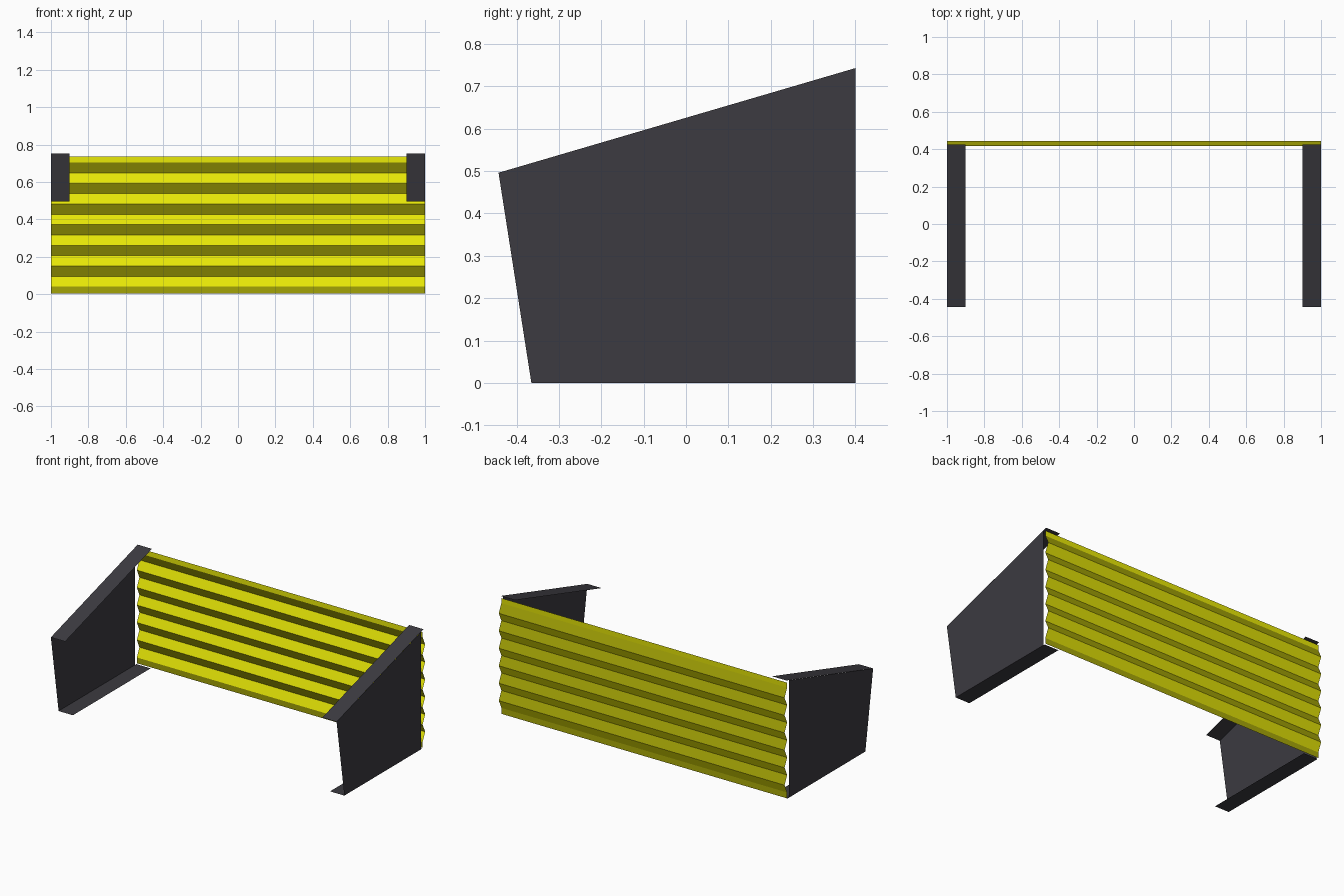
import bpy

if "Cube" in bpy.data.objects:
    bpy.data.objects.remove(bpy.data.objects["Cube"])


def material(name, color):
    m = bpy.data.materials.new(name)
    m.diffuse_color = (*color, 1)
    m.use_nodes = True
    m.node_tree.nodes["Principled BSDF"].inputs["Base Color"].default_value = m.diffuse_color
    return m


def sheet(name, verts, faces, mats):
    me = bpy.data.meshes.new(name)
    me.from_pydata(verts, [], faces)
    for m in mats:
        me.materials.append(m)
    ob = bpy.data.objects.new(name, me)
    bpy.context.collection.objects.link(ob)
    return ob


yellow = material("bright yellow", (0.81, 0.81, 0.002))
olive = material("dark yellow", (0.38, 0.38, 0.002))
grey = material("dark grey", (0.045, 0.043, 0.052))

# corrugated back sheet: zigzag profile swept along x, with upright rims
profile = [(0.4185, 0.003)]
for i in range(13):
    profile.append((0.4175 if i % 2 == 0 else 0.4425, 0.04 + i * 0.05525))
profile.append((0.4185, 0.735))
verts = [(x, y, z) for y, z in profile for x in (-1, 1)]
faces = [(2 * i, 2 * i + 1, 2 * i + 3, 2 * i + 2) for i in range(len(profile) - 1)]
back = sheet("corrugated_back", verts, faces, [yellow, olive])

# alternate strips are bright and dark yellow, starting dark at the bottom
for i, p in enumerate(back.data.polygons):
    p.material_index = 1 - i % 2

# side panels, each with inward flanges along the top and bottom edges
for label, s in (("left", -1), ("right", 1)):
    def face(*order):
        return order if s > 0 else order[::-1]

    outline = [(-0.365, 0), (0.4, 0), (0.4, 0.743), (-0.4425, 0.496)]
    sheet(label + "_side_panel", [(s, y, z) for y, z in outline], [face(0, 1, 2, 3)], [grey])

    top = [(-0.4425, 0.496), (0.425, 0.751)]
    sheet(label + "_top_flange", [(s * x, y, z) for y, z in top for x in (0.9, 1)],
          [face(0, 1, 3, 2)], [grey])

    bottom = [(-0.365, 0), (0.412, 0)]
    sheet(label + "_bottom_flange", [(s * x, y, z) for y, z in bottom for x in (0.9, 1)],
          [face(2, 3, 1, 0)], [grey])
